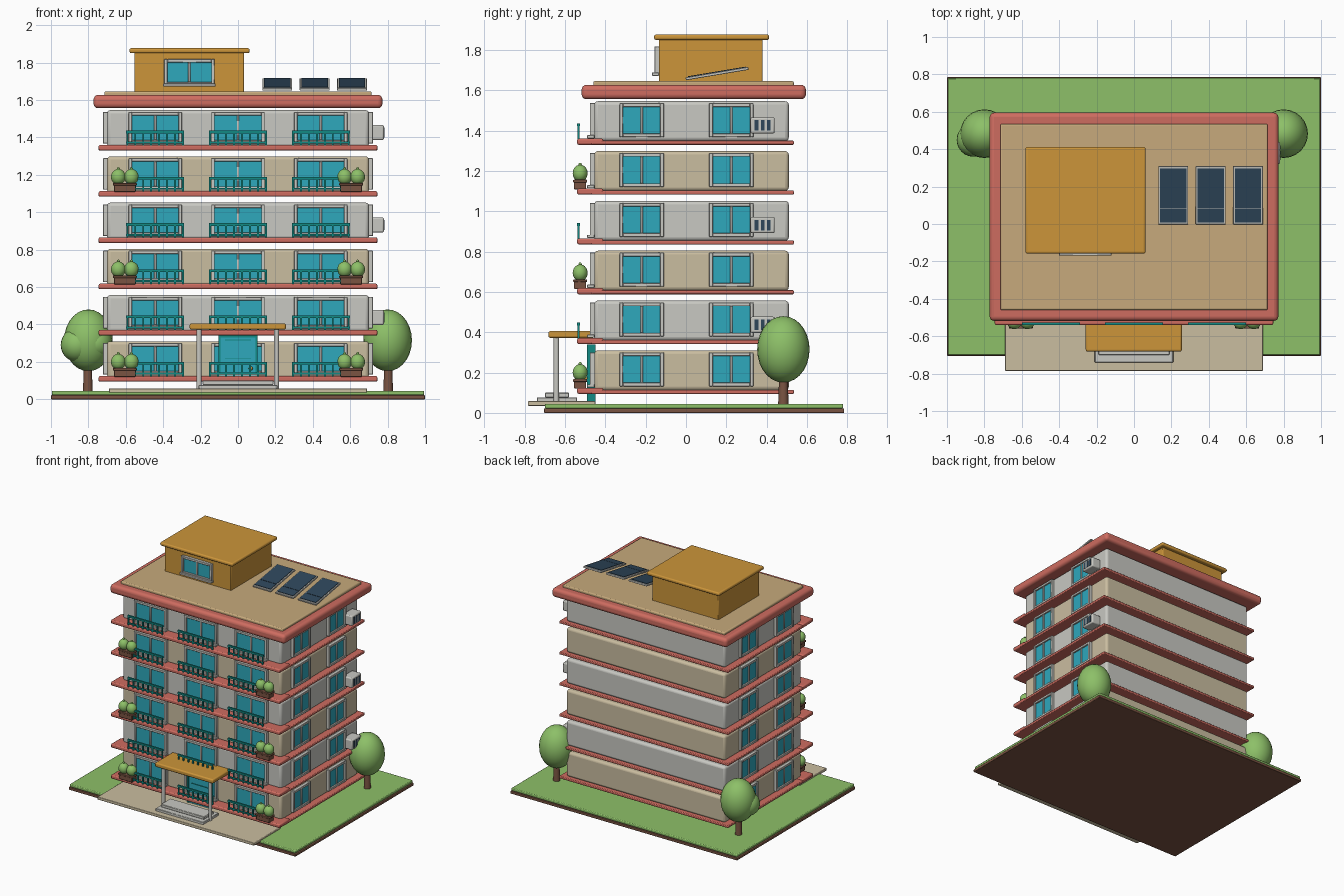
import bpy, bmesh, math
from mathutils import Matrix, Vector

if "Cube" in bpy.data.objects:
    bpy.data.objects.remove(bpy.data.objects["Cube"])


def material(name, r, g, b):
    lin = [((c / 255 + 0.055) / 1.055) ** 2.4 for c in (r, g, b)]
    m = bpy.data.materials.new(name)
    m.diffuse_color = (*lin, 1)
    m.use_nodes = True
    m.node_tree.nodes["Principled BSDF"].inputs["Base Color"].default_value = m.diffuse_color
    return m


GREEN = material("leaf_green", 141, 192, 104)
BROWN = material("soil_brown", 122, 84, 66)
RED = material("coral_red", 206, 108, 96)
BEIGE = material("wall_beige", 202, 189, 160)
TAN = material("roof_tan", 199, 170, 124)
GRAY = material("pale_gray", 200, 200, 194)
GLASS = material("window_teal", 46, 168, 188)
RAIL = material("rail_green", 18, 138, 132)
ORANGE = material("ochre", 204, 149, 58)
NAVY = material("navy", 46, 70, 90)


def finish(name, bm, mat, bevel=0, segs=2):
    bmesh.ops.recalc_face_normals(bm, faces=bm.faces)
    me = bpy.data.meshes.new(name)
    bm.to_mesh(me)
    bm.free()
    ob = bpy.data.objects.new(name, me)
    bpy.context.collection.objects.link(ob)
    me.materials.append(mat)
    if bevel:
        mod = ob.modifiers.new("bevel", 'BEVEL')
        mod.width, mod.segments = bevel, segs
    bpy.context.view_layer.objects.active = ob
    ob.select_set(True)
    bpy.ops.object.shade_smooth_by_angle(angle=math.radians(35))
    ob.select_set(False)
    return ob


def boxes(name, mat, items, bevel=0, segs=2):
    """One object from boxes given as x0, x1, y0, y1, z0, z1."""
    bm = bmesh.new()
    for x0, x1, y0, y1, z0, z1 in items:
        size = Matrix.Diagonal((abs(x1 - x0), abs(y1 - y0), abs(z1 - z0), 1))
        mid = Matrix.Translation(((x0 + x1) / 2, (y0 + y1) / 2, (z0 + z1) / 2))
        bmesh.ops.create_cube(bm, size=1, matrix=mid @ size)
    return finish(name, bm, mat, bevel, segs)


def blobs(name, mat, items):
    """One object from ellipsoids given as centre and radii."""
    bm = bmesh.new()
    for c, r in items:
        bmesh.ops.create_uvsphere(bm, u_segments=24, v_segments=14, radius=1,
                                  matrix=Matrix.Translation(c) @ Matrix.Diagonal((*r, 1)))
    return finish(name, bm, mat)


def column(name, mat, x, y, z0, z1, r0, r1):
    bm = bmesh.new()
    bmesh.ops.create_cone(bm, cap_ends=True, segments=16, radius1=r0, radius2=r1, depth=z1 - z0,
                          matrix=Matrix.Translation((x, y, (z0 + z1) / 2)))
    return finish(name, bm, mat)


def on_wall(side, wall, u0, u1, d0, d1, z0, z1):
    """Box on a wall: u runs along it, d points outwards."""
    if side == 'front':
        return (u0, u1, wall - d1, wall - d0, z0, z1)
    s = 1 if side == 'right' else -1
    return tuple(sorted((s * (wall + d0), s * (wall + d1)))) + (u0, u1, z0, z1)


def window(side, wall, u, z0, w, h, t=0.018, sill=False):
    """Frame, centre mullion, two panes and an optional sill."""
    a, b, z1 = u - w / 2, u + w / 2, z0 + h
    frame = [(a, a + t, -0.005, 0.022, z0, z1), (b - t, b, -0.005, 0.022, z0, z1),
             (a + t, b - t, -0.005, 0.022, z0, z0 + t), (a + t, b - t, -0.005, 0.022, z1 - t, z1),
             (u - 0.006, u + 0.006, -0.005, 0.018, z0 + t, z1 - t)]
    if sill:
        frame.append((a - 0.005, b + 0.005, 0, 0.035, z0 - 0.006, z0 + 0.01))
    panes = [(a + t, u - 0.006, -0.004, 0.01, z0 + t, z1 - t),
             (u + 0.006, b - t, -0.004, 0.01, z0 + t, z1 - t)]
    boxes("window_frame", GRAY, [on_wall(side, wall, *f) for f in frame], 0.002, 1)
    boxes("window_glass", GLASS, [on_wall(side, wall, *p) for p in panes])


# Plot: soil, lawn, path
boxes("soil_base", BROWN, [(-1, 1, -0.705, 0.785, 0, 0.022)], 0.004)
boxes("lawn", GREEN, [(-0.995, 0.995, -0.7, 0.78, 0.022, 0.045)], 0.006)
boxes("front_path", BEIGE, [(-0.69, 0.69, -0.785, -0.45, 0.035, 0.058)], 0.004)

# Storeys
FRONT, SIDE = -0.455, 0.7
for i in range(6):
    z = 0.094 + 0.2472 * i
    grey_floor = i % 2 == 1
    boxes("storey_walls", GRAY if grey_floor else BEIGE,
          [(-SIDE, SIDE, FRONT, 0.51, z + 0.018, z + 0.216)], 0.018, 3)
    boxes("floor_slab", RED, [(-0.745, 0.745, -0.47, 0.535, z, z + 0.02)], 0.005)
    boxes("balcony_slab", RED, [(-0.745, 0.745, -0.54, -0.41, z, z + 0.03)], 0.008)

    # Windows on the front and both flanks
    for u in (-0.443, 0, 0.443):
        window('front', FRONT, u, z + 0.038, 0.285, 0.168, sill=True)
    for side in ('left', 'right'):
        for u in (-0.22, 0.225):
            window(side, SIDE, u, z + 0.038, 0.22, 0.168)

    # Balcony railings
    for u in (-0.443, 0, 0.443):
        a, b = u - 0.155, u + 0.155
        bars = [(a, b, -0.541, -0.527, z + 0.092, z + 0.106),
                (a, b, -0.539, -0.529, z + 0.038, z + 0.048)]
        for k in range(8):
            c = a + 0.006 + k * (b - a - 0.012) / 7
            bars.append((c - 0.005, c + 0.005, -0.539, -0.529, z + 0.028, z + 0.095))
        boxes("balcony_railing", RAIL, bars)

    if grey_floor:
        # Air conditioner with dark slots
        boxes("air_conditioner", GRAY, [(0.70, 0.78, 0.32, 0.44, z + 0.056, z + 0.136)], 0.008)
        boxes("air_conditioner_slots", NAVY,
              [(0.776, 0.783, y - 0.009, y + 0.009, z + 0.07, z + 0.122)
               for y in (0.35, 0.38, 0.41)])
    else:
        # Planters with round shrubs
        for s in (-1, 1):
            x = s * 0.605
            boxes("planter", BROWN, [(x - 0.058, x + 0.058, -0.555, -0.495, z + 0.026, z + 0.068),
                                     (x - 0.064, x + 0.064, -0.56, -0.49, z + 0.06, z + 0.074)], 0.004)
            blobs("shrub", GREEN,
                  [((x + d, -0.525, z + 0.106), (0.039, 0.037, 0.042)) for d in (-0.035, 0.035)]
                  + [((x + d, -0.525, z + 0.15), (0.008, 0.008, 0.008)) for d in (-0.035, 0.035)])

# Main roof
boxes("roof_cornice", RED, [(-0.772, 0.772, -0.518, 0.595, 1.556, 1.627)], 0.024, 4)
boxes("roof_deck", TAN, [(-0.715, 0.715, -0.46, 0.535, 1.61, 1.646)], 0.008)

# Rooftop room
boxes("roof_room", ORANGE, [(-0.553, 0.032, -0.134, 0.38, 1.64, 1.855)], 0.006)
boxes("roof_room_cap", ORANGE, [(-0.58, 0.062, -0.158, 0.412, 1.85, 1.877)], 0.01, 3)
window('front', -0.134, -0.26, 1.678, 0.27, 0.14, sill=True)

# Solar panels, tilted towards the front
for x in (0.21, 0.41, 0.61):
    tilt = Matrix.Translation((x, 0, 1.65)) @ Matrix.Rotation(math.radians(9.5), 4, 'X')
    parts = [boxes("panel_frame", GRAY, [(-0.08, 0.08, 0, 0.315, 0, 0.014)], 0.002, 1),
             boxes("panel_cells", NAVY, [(-0.07, 0.07, y0, y1, 0.01, 0.018)
                                         for y0, y1 in ((0.012, 0.084), (0.087, 0.303))])]
    for p in parts:
        p.matrix_world = tilt

# Entrance: door, knob, canopy, posts, steps
boxes("door_frame", RAIL, [(-0.105, -0.094, -0.49, -0.45, 0.045, 0.34),
                           (0.094, 0.105, -0.49, -0.45, 0.045, 0.34),
                           (-0.094, 0.094, -0.49, -0.45, 0.329, 0.34),
                           (-0.07, 0.07, -0.489, -0.48, 0.315, 0.319),
                           (-0.07, 0.07, -0.489, -0.48, 0.215, 0.219)])
boxes("door_leaf", GLASS, [(-0.094, 0.094, -0.484, -0.45, 0.045, 0.329)])
blobs("door_knob", ORANGE, [((0.068, -0.49, 0.165), (0.011, 0.011, 0.011))])
boxes("entrance_canopy", ORANGE, [(-0.258, 0.256, -0.682, -0.455, 0.372, 0.406)], 0.01, 3)
for x in (-0.208, 0.206):
    column("canopy_post", GRAY, x, -0.643, 0.05, 0.375, 0.014, 0.014)
boxes("entrance_steps", GRAY, [(-0.21, 0.21, -0.74, -0.54, 0.055, 0.077),
                               (-0.19, 0.19, -0.70, -0.58, 0.077, 0.1)], 0.003, 1)

# Trees
for s in (-1, 1):
    column("tree_trunk", BROWN, s * 0.803, 0.483, 0.04, 0.24, 0.026, 0.019)
    crown = [((s * 0.8, 0.483, 0.315), (0.13, 0.13, 0.165))]
    if s < 0:
        crown += [((-0.86, 0.45, 0.29), (0.088, 0.09, 0.09)),
                  ((-0.76, 0.46, 0.3), (0.09, 0.1, 0.09))]
    blobs("tree_crown", GREEN, crown)
